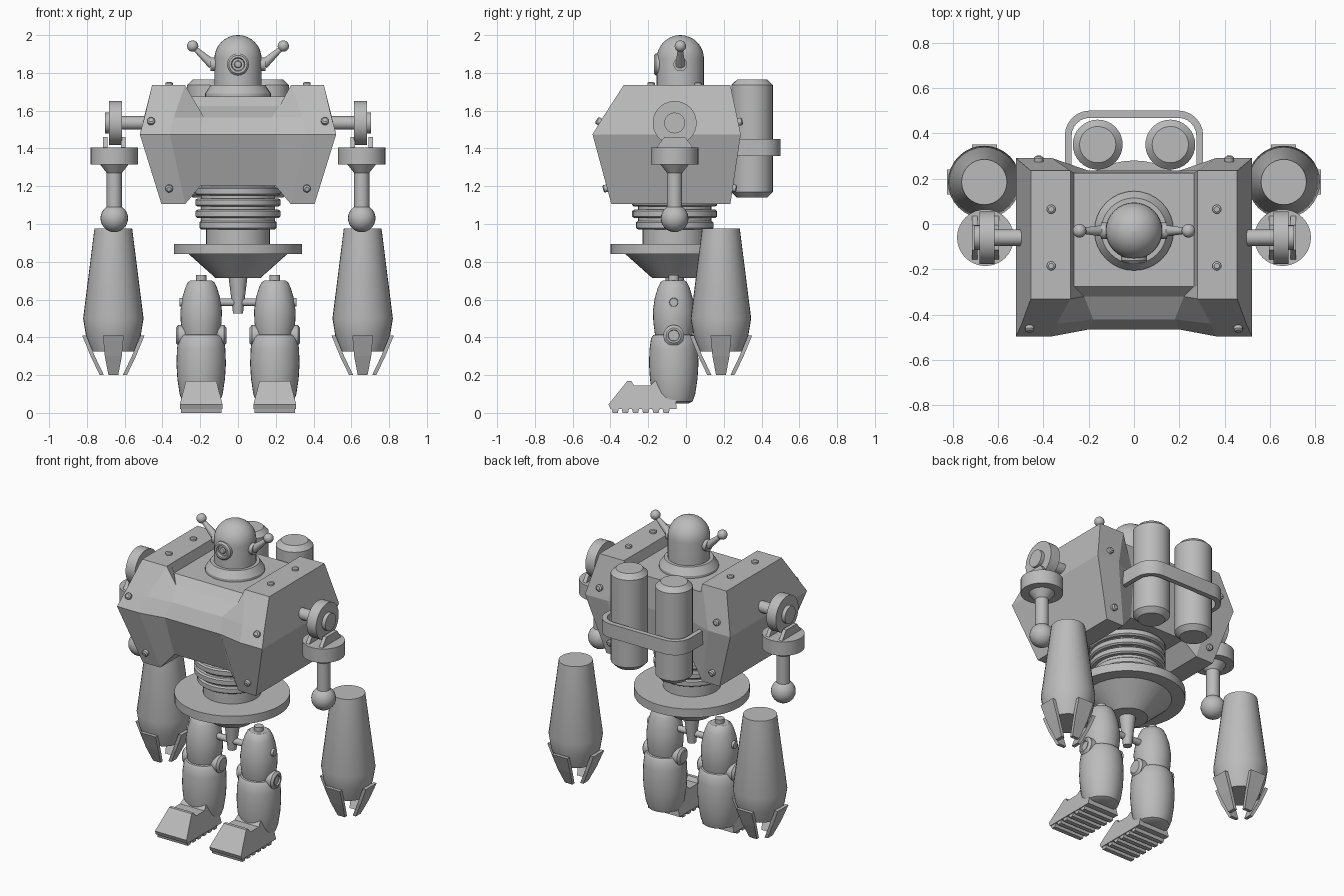
import bpy, bmesh, math
from mathutils import Vector, Matrix

cube = bpy.data.objects.get("Cube")
if cube:
    bpy.data.objects.remove(cube, do_unlink=True)

grey = bpy.data.materials.new("plain grey")
grey.use_nodes = True
COLOUR = (0.5, 0.5, 0.5, 1)
grey.diffuse_color = COLOUR
grey.node_tree.nodes["Principled BSDF"].inputs["Base Color"].default_value = COLOUR


def finish(name, bm, smooth=True):
    bmesh.ops.recalc_face_normals(bm, faces=bm.faces)
    mesh = bpy.data.meshes.new(name)
    bm.to_mesh(mesh)
    bm.free()
    mesh.materials.append(grey)
    obj = bpy.data.objects.new(name, mesh)
    bpy.context.collection.objects.link(obj)
    if smooth:
        bpy.ops.object.select_all(action='DESELECT')
        obj.select_set(True)
        bpy.context.view_layer.objects.active = obj
        bpy.ops.object.shade_smooth_by_angle(angle=math.radians(32))
    return obj


def loft(bm, rings, caps=True):
    """Skin a list of equal closed rings of points."""
    rows = [[bm.verts.new(p) for p in ring] for ring in rings]
    for a, b in zip(rows, rows[1:]):
        for i in range(len(a)):
            j = (i + 1) % len(a)
            bm.faces.new((a[i], a[j], b[j], b[i]))
    if caps:
        bm.faces.new(rows[0])
        bm.faces.new(rows[-1])
    return rows


def lathe(name, profile, at, axis=(0, 0, 1), sides=32):
    """Turn (radius, height) pairs around an axis through a point."""
    bm = bmesh.new()
    loft(bm, [[(r * math.cos(k * math.tau / sides), r * math.sin(k * math.tau / sides), h)
               for k in range(sides)] for r, h in profile])
    turn = Vector(axis).to_track_quat('Z', 'Y').to_matrix().to_4x4()
    bm.transform(Matrix.Translation(at) @ turn)
    return finish(name, bm)


def rod(name, start, end, r1, r2=None, sides=24):
    d = Vector(end) - Vector(start)
    return lathe(name, [(r1, 0), (r2 or r1, d.length)], start, d, sides)


def ball(name, at, radius):
    bm = bmesh.new()
    bmesh.ops.create_uvsphere(bm, u_segments=24, v_segments=14, radius=radius)
    bm.transform(Matrix.Translation(at))
    return finish(name, bm)


# Chest: mirrored columns of side sections, with a sunken middle
FRONT_BACK = [.235, -.395, -.495, -.44, -.33, -.275, .235, .29]
HEIGHT = [1.105, 1.105, 1.475, 1.565, 1.735, 1.735, 1.735, 1.475]
outer = list(zip([.405, .405, .52, .495, .455, .455, .455, .52], FRONT_BACK, HEIGHT))
inner = list(zip([.28, .28, .36, .34, .28, .28, .28, .36], FRONT_BACK, HEIGHT))
middle = list(zip([.2, .2, .2, .18, .22, .265, .265, .2],
                  [.21, -.365, -.465, -.42, -.32, -.275, .225, .235],
                  [1.2, 1.2, 1.475, 1.565, 1.625, 1.675, 1.675, 1.475]))
half = [outer, inner, middle]
mirrored = [[(-x, y, z) for x, y, z in col] for col in half]
bm = bmesh.new()
rows = loft(bm, half + mirrored[::-1], caps=False)
for row in (rows[0], rows[-1]):
    bm.faces.new((row[0], row[1], row[2], row[7]))
    bm.faces.new(row[2:])
finish("chest", bm, smooth=False)

# Head with collar and eye
HY = -.03
dome = [(.125 * math.cos(a), 1.875 + .125 * math.sin(a))
        for a in [math.radians(d) for d in range(0, 90, 11)]]
lathe("collar", [(.175, 1.66), (.175, 1.69), (.145, 1.735), (.125, 1.735)], (0, HY, 0))
lathe("head", [(.125, 1.68)] + dome + [(.002, 2)], (0, HY, 0))
lathe("eye", [(.058, 0), (.058, .05), (.048, .06), (.036, .06), (.032, .045),
              (.02, .045), (.016, .055), (.002, .058)], (0, HY - .08, 1.845), (0, -1, 0))

# Waist rings, hip disc and tail spike
BY = -.06
waist = [(.17, .89), (.17, .97)]
for k, r in enumerate((.205, .225, .225, .225)):
    z = .972 + k * .06
    waist += [(r - .01, z), (r, z + .008), (r, z + .036), (r - .01, z + .044), (.195, z + .044),
              (.195, z + .06)]
lathe("waist", waist, (0, BY, 0))
lathe("hip_disc", [(.34, .84), (.34, .895)], (0, BY, 0), sides=48)
lathe("pelvis", [(.12, .715), (.26, .84)], (0, BY, 0))
lathe("tail_spike", [(.026, .525), (.03, .56), (.05, .72)], (0, BY, 0), sides=20)

# Tank strap: a rounded band swept around the back
bm = bmesh.new()


def band(reach, depth, corner):
    arc = [(reach - corner + corner * math.cos(a), depth - corner + corner * math.sin(a))
           for a in [math.radians(d) for d in range(0, 91, 15)]]
    right = [(reach, .2)] + arc
    return right + [(-x, y) for x, y in reversed(right)]


loft(bm, [[(x1, y1, 1.36), (x1, y1, 1.45), (x2, y2, 1.45), (x2, y2, 1.36)]
          for (x1, y1), (x2, y2) in zip(band(.305, .5, .11), band(.275, .468, .08))])
finish("tank_strap", bm)


def claw(name, centre, angle):
    """A tapering plate that leans inwards at the tip."""
    bm = bmesh.new()
    rings = []
    for out, width, z in ((.165, .055, .41), (.12, .045, .30), (.072, .026, .2)):
        rings.append([(out, -width, z), (out, width, z),
                      (out - .022, width, z), (out - .022, -width, z)])
    loft(bm, rings)
    bm.transform(Matrix.Translation(centre) @ Matrix.Rotation(angle, 4, 'Z'))
    finish(name, bm, smooth=False)


def foot(name, x):
    bm = bmesh.new()
    side = [(-.05, .02), (-.4, .02), (-.41, .045), (-.31, .17), (-.29, .17),
            (-.275, .145), (-.19, .145), (-.165, .17), (-.06, .17)]
    def width(z):
        return .113 - max(0, z - .045) * .26
    loft(bm, [[(x + s * width(z), y, z) for y, z in side] for s in (-1, 1)])
    # Sole treads
    for k in range(6):
        y = -.375 + k * .054
        loft(bm, [[(x + s * .108, y - .014, 0), (x + s * .108, y + .014, 0),
                   (x + s * .108, y + .02, .025), (x + s * .108, y - .02, .025)] for s in (-1, 1)])
    finish(name, bm, smooth=False)


for s, side in ((-1, "right_"), (1, "left_")):
    # Antenna
    rod(side + "ear", (s * .11, HY, 1.845), (s * .145, HY, 1.845), .036)
    rod(side + "antenna", (s * .135, HY, 1.845), (s * .235, HY, 1.935), .026, .012, 16)
    ball(side + "antenna_tip", (s * .24, HY, 1.942), .03)

    # Back tank
    lathe(side + "tank", [(.08, 1.14), (.11, 1.17), (.11, 1.735), (.08, 1.765)],
          (s * .16, .35, 0))

    # Chest bolts on top, front and back
    bolts = [((.365, .065, 1.73), (0, 0, 1)), ((.365, -.185, 1.73), (0, 0, 1)),
             ((.46, -.455, 1.54), (0, -.85, .53)), ((.365, -.418, 1.19), (0, -.96, -.26)),
             ((.42, .278, 1.54), (0, .98, .2)), ((.365, .247, 1.19), (0, .98, -.15))]
    for k, ((x, y, z), axis) in enumerate(bolts):
        lathe(side + "bolt_%d" % (k + 1), [(.02, -.01), (.02, .016), (.012, .022)],
              (s * x, y, z), axis, 12)

    # Shoulder and upper arm
    AX = s * .655
    rod(side + "shoulder_axle", (s * .43, BY, 1.535), (s * .64, BY, 1.535), .036)
    rod(side + "shoulder_wheel", (s * .615, BY, 1.535), (s * .682, BY, 1.535), .116, sides=40)
    rod(side + "shoulder_hub", (s * .68, BY, 1.535), (s * .705, BY, 1.535), .055)
    for e in (-1, 1):
        bm = bmesh.new()
        x = AX + e * .047
        loft(bm, [[(x + d, BY - .1, 1.4), (x + d, BY + .1, 1.4),
                   (x + d, BY + .055, 1.46), (x + d, BY - .055, 1.46)] for d in (-.012, .012)])
        finish(side + ("outer_" if e == s else "inner_") + "bracket", bm, smooth=False)
    lathe(side + "arm_disc", [(.125, 1.315), (.125, 1.405)], (AX, BY, 0), sides=40)
    lathe(side + "upper_arm", [(.04, 1.03), (.04, 1.27), (.075, 1.315)], (AX, BY, 0))
    ball(side + "elbow", (AX, BY, 1.03), .073)

    # Forearm with four claws
    centre = (s * .66, .185, 0)
    lathe(side + "forearm", [(.115, .325), (.145, .41), (.16, .5), (.1, .975)], centre)
    for k in range(4):
        claw(side + "claw_%d" % (k + 1), centre, k * math.pi / 2)

    # Leg
    LX, LY = s * .195, -.065
    lathe(side + "hip_peg", [(.028, .68), (.028, .73)], (LX, LY, 0), sides=20)
    lathe(side + "thigh", [(.09, .38), (.1, .42), (.108, .48), (.11, .54), (.1, .61), (.085, .66),
                           (.07, .692), (.055, .702)], (LX, LY, 0))
    lathe(side + "shin", [(.08, .05), (.1, .06), (.114, .1), (.126, .18), (.131, .26),
                          (.128, .34), (.12, .395), (.108, .412), (.09, .418)], (LX, LY, 0))
    rod(side + "hip_pin", (s * .28, LY, .585), (s * .31, LY, .585), .026, .022, 16)
    lathe(side + "knee", [(.04, -.134), (.055, -.122), (.055, .122), (.04, .134), (.03, .134),
                          (.028, .124)], (LX, LY, .41), (s, 0, 0))
    foot(side + "foot", LX)

rod("hip_axle", (-.2, -.065, .585), (.2, -.065, .585), .02, sides=20)
